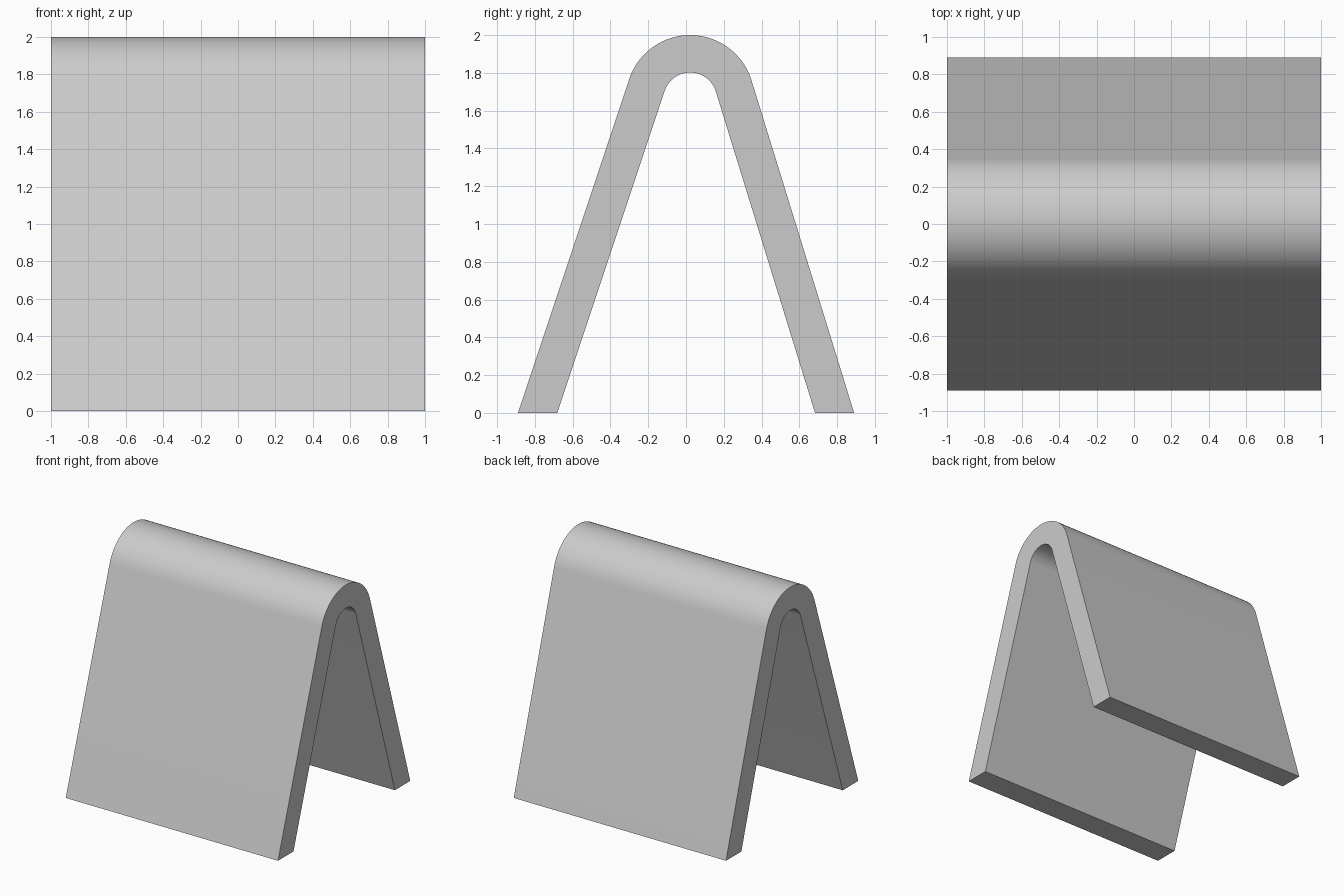
import bpy, bmesh
from math import atan2, acos, hypot, cos, sin, pi

if "Cube" in bpy.data.objects:
    bpy.data.objects.remove(bpy.data.objects["Cube"])

# Bent sheet: two slanted legs tangent to a rounded ridge
CY, CZ = 0.022, 1.66         # ridge centre
OUTER, INNER = 0.34, 0.142   # ridge radii
FOOT = 0.89                  # outer foot distance from centre
SEGMENTS = 48


def tangent_angle(foot_y, side):
    """Angle of the leg's outward normal where it meets the ridge."""
    dy, dz = foot_y - CY, -CZ
    return atan2(dz, dy) + side * acos(OUTER / hypot(dy, dz))


def ridge_point(radius, a):
    return (CY + radius * cos(a), CZ + radius * sin(a))


right = tangent_angle(FOOT, 1)
left = tangent_angle(-FOOT, -1) % (2 * pi)
right_foot_in = FOOT - (OUTER - INNER) / cos(right)
left_foot_in = -FOOT - (OUTER - INNER) / cos(left)

# Outer/inner point pairs along the profile
pairs = [((FOOT, 0), (right_foot_in, 0))]
for i in range(SEGMENTS + 1):
    a = right + (left - right) * i / SEGMENTS
    pairs.append((ridge_point(OUTER, a), ridge_point(INNER, a)))
pairs.append(((-FOOT, 0), (left_foot_in, 0)))

# Solid skin: side walls, outer and inner surfaces, feet
bm = bmesh.new()
rings = []
for (oy, oz), (iy, iz) in pairs:
    rings.append([bm.verts.new(c) for c in
                  ((-1, oy, oz), (1, oy, oz), (1, iy, iz), (-1, iy, iz))])
for p, q in zip(rings, rings[1:]):
    for k in range(4):
        n = (k + 1) % 4
        bm.faces.new((p[k], p[n], q[n], q[k]))
bm.faces.new(rings[0])
bm.faces.new(rings[-1])
bmesh.ops.recalc_face_normals(bm, faces=bm.faces)

mesh = bpy.data.meshes.new("folded_panel")
bm.to_mesh(mesh)
bm.free()
panel = bpy.data.objects.new("folded_panel", mesh)
bpy.context.collection.objects.link(panel)
bpy.context.view_layer.objects.active = panel
panel.select_set(True)
bpy.ops.object.shade_smooth_by_angle(angle=0.6)
